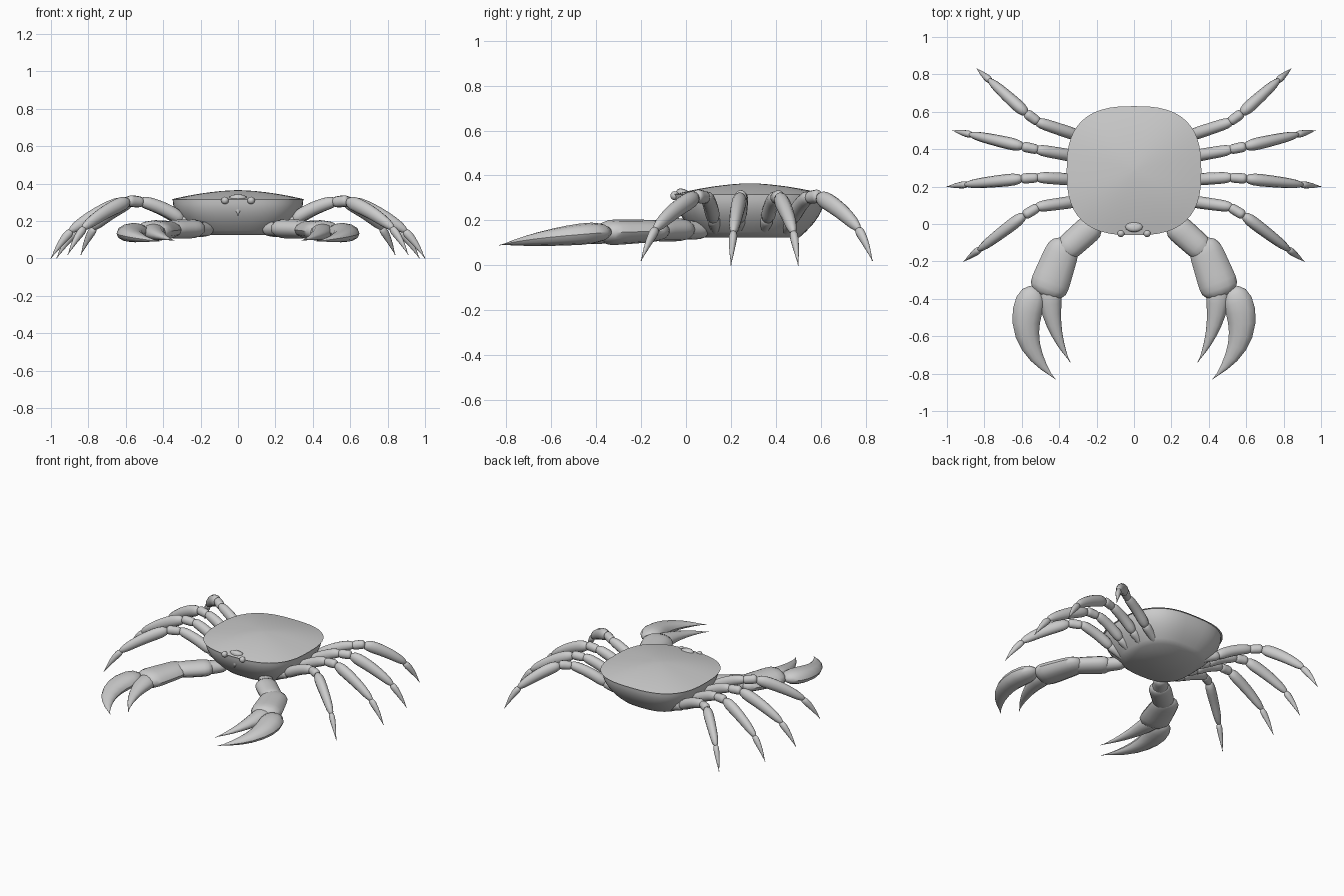
import bpy, bmesh, math
from mathutils import Vector

cube = bpy.data.objects.get("Cube")
if cube:
    bpy.data.objects.remove(cube, do_unlink=True)

grey = bpy.data.materials.new("shell grey")
grey.use_nodes = True
grey.diffuse_color = (0.6, 0.6, 0.6, 1)
shader = grey.node_tree.nodes["Principled BSDF"]
shader.inputs["Base Color"].default_value = grey.diffuse_color


def loft(name, rings, mirror=False):
    """Skin closed rings of equal length and cap both ends."""
    bm = bmesh.new()
    loops = [[bm.verts.new(point) for point in ring] for ring in rings]
    count = len(loops[0])
    for upper, lower in zip(loops, loops[1:]):
        for i in range(count):
            j = (i + 1) % count
            bm.faces.new((upper[i], upper[j], lower[j], lower[i]))
    bm.faces.new(loops[0])
    bm.faces.new(loops[-1])
    bmesh.ops.recalc_face_normals(bm, faces=bm.faces)
    mesh = bpy.data.meshes.new(name)
    bm.to_mesh(mesh)
    bm.free()
    mesh.materials.append(grey)
    part = bpy.data.objects.new(name, mesh)
    bpy.context.collection.objects.link(part)
    bpy.ops.object.select_all(action='DESELECT')
    part.select_set(True)
    bpy.context.view_layer.objects.active = part
    bpy.ops.object.shade_smooth_by_angle(angle=math.radians(45))
    if mirror:
        part.modifiers.new("Mirror", 'MIRROR').use_mirror_merge = False


def limb(name, start, end, start_width, end_width, via=None, flat=1.1,
         taper=1, bow=0, mirror=True, steps=12, sides=12):
    """Round-ended tapering tube; via bends it sideways, bow lifts its middle."""
    start, end = Vector(start), Vector(end)
    via = Vector(via) if via else start.lerp(end, 0.5)
    rings = []
    for k in range(steps + 1):
        f = (1 - math.cos(math.pi * k / steps)) / 2
        first, second = start.lerp(via, f), via.lerp(end, f)
        along = (second - first).normalized()
        side = along.cross(Vector((0, 0, 1))).normalized()
        up = side.cross(along)
        centre = first.lerp(second, f) + up * bow * math.sin(math.pi * f)
        rounding = math.sqrt(max(0, 1 - (2 * f - 1) ** 6))
        width = (start_width + (end_width - start_width) * f ** taper) * rounding
        width = max(width, 0.002)
        angles = [math.tau * i / sides for i in range(sides)]
        rings.append([centre + side * width * math.cos(a) + up * width * flat * math.sin(a)
                      for a in angles])
    loft(name, rings, mirror)


# Body: rounded-square outline, domed on top and bowl-shaped below
HALF_WIDTH, HALF_LENGTH, MIDDLE, RIM, DOME, DEPTH = 0.36, 0.345, 0.285, 0.315, 0.05, 0.19


def body_ring(height, scale, sides=48, squareness=0.74):
    ring = []
    for i in range(sides):
        c, s = math.cos(math.tau * i / sides), math.sin(math.tau * i / sides)
        x = math.copysign(abs(c) ** squareness, c) * HALF_WIDTH * scale
        y = math.copysign(abs(s) ** squareness, s) * HALF_LENGTH * scale
        ring.append((x, y + MIDDLE, height))
    return ring


fractions = [k / 8 for k in range(9)]
loft("shell", [body_ring(RIM + DOME * (1 - f ** 1.7), max(f, 0.02)) for f in fractions])
loft("belly", [body_ring(RIM - DEPTH * f, 0.97 - 0.33 * f * f) for f in fractions])

# Face: eyes on short stalks either side of a pointed snout
limb("eye_stalk", (0.04, 0, 0.3), (0.07, -0.06, 0.31), 0.013, 0.013)
bpy.ops.mesh.primitive_uv_sphere_add(segments=16, ring_count=8, radius=0.02,
                                     location=(0.07, -0.05, 0.31))
eye = bpy.context.object
eye.name = "eye"
eye.data.materials.append(grey)
bpy.ops.object.shade_smooth()
bpy.ops.object.transform_apply(location=True)
eye.modifiers.new("Mirror", 'MIRROR')
limb("snout", (0, -0.01, 0.34), (0, -0.04, 0.23), 0.06, 0, flat=0.6, mirror=False)

# Walking legs: hip, knee and toe of each, with the joints between set by rule
legs = {
    "rear": ((0.17, 0.43, 0.15), (0.53, 0.55, 0.31), (0.84, 0.83, 0.02)),
    "mid_rear": ((0.19, 0.34, 0.15), (0.53, 0.4, 0.31), (0.97, 0.5, 0)),
    "mid_front": ((0.19, 0.23, 0.15), (0.53, 0.25, 0.31), (1, 0.2, 0)),
    "front": ((0.17, 0.14, 0.15), (0.53, 0.09, 0.31), (0.91, -0.2, 0.02)),
}
for place, joints in legs.items():
    hip, knee, toe = map(Vector, joints)
    ankle = knee.lerp(toe, 0.8) + Vector((0, 0, 0.08))
    collar = knee.lerp(ankle, 0.2) + Vector((0, 0, 0.03))
    limb(place + "_hip", hip, hip.lerp(knee, 0.4), 0.026, 0.03)
    limb(place + "_thigh", hip.lerp(knee, 0.33), knee, 0.034, 0.03, bow=0.012)
    limb(place + "_knee", knee.lerp(hip, 0.06), collar, 0.026, 0.028)
    limb(place + "_shin", collar.lerp(knee, 0.15), ankle, 0.034, 0.02,
         taper=2, flat=1.2, bow=0.012)
    limb(place + "_toe", ankle.lerp(collar, 0.06), toe, 0.021, 0,
         taper=1.5, flat=1.2, bow=0.006)

# Pincer arms: shoulder, upper arm, palm and two curved fingers
limb("claw_shoulder", (0.15, 0.09, 0.155), (0.26, -0.05, 0.16), 0.045, 0.055, flat=0.85)
limb("claw_upper_arm", (0.2, 0.01, 0.16), (0.39, -0.16, 0.155), 0.075, 0.07, flat=0.7)
limb("claw_palm", (0.36, -0.08, 0.155), (0.475, -0.39, 0.145), 0.085, 0.11, flat=0.55)
limb("claw_fixed_finger", (0.45, -0.31, 0.145), (0.34, -0.74, 0.095), 0.08, 0,
     via=(0.46, -0.55, 0.13), flat=0.7)
limb("claw_moving_finger", (0.52, -0.34, 0.15), (0.42, -0.83, 0.09), 0.085, 0,
     via=(0.67, -0.6, 0.13), flat=0.6, taper=2)
